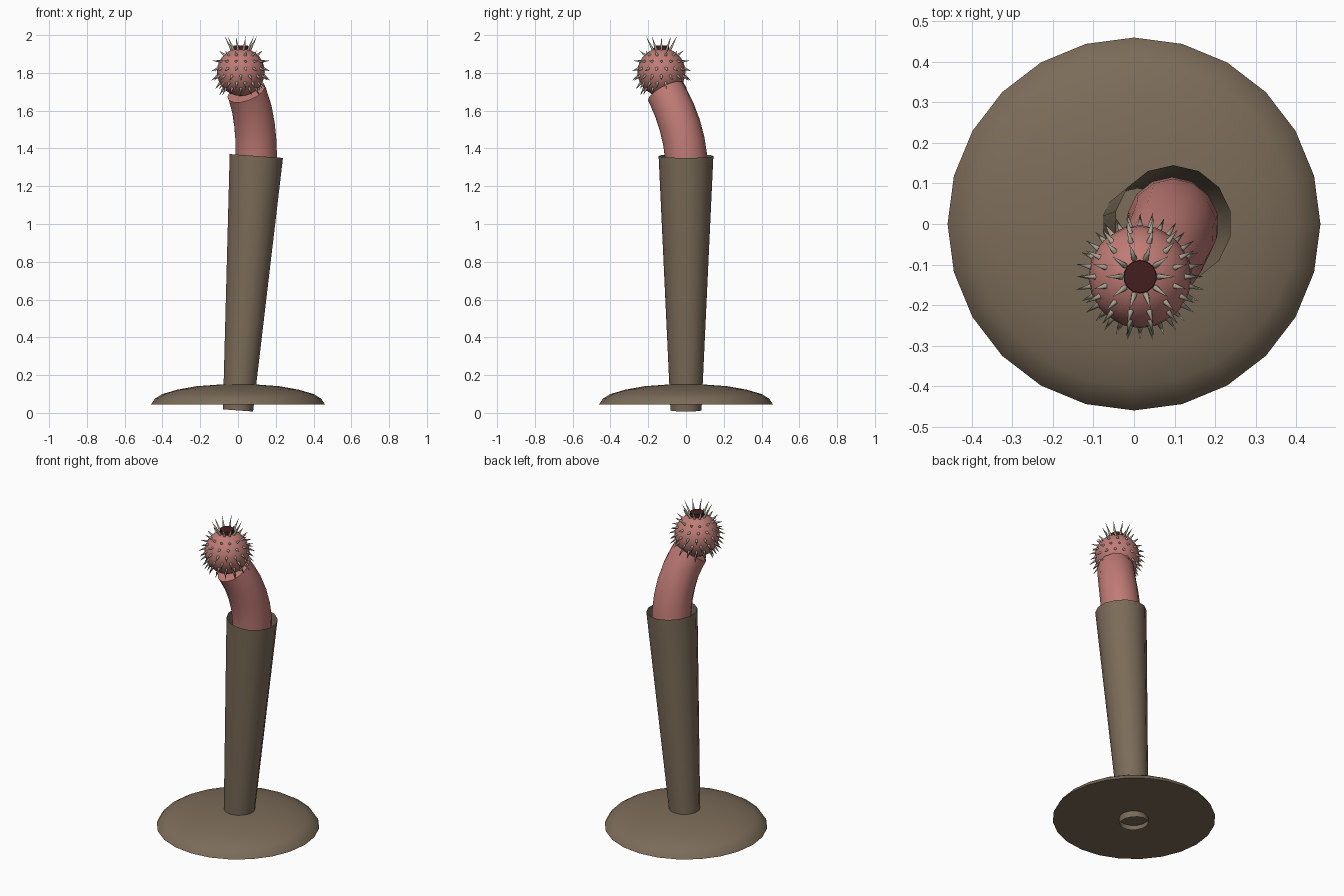
import bpy, bmesh, math
from mathutils import Vector, Matrix

old = bpy.data.objects.get("Cube")
if old:
    bpy.data.objects.remove(old, do_unlink=True)


def material(name, rgb):
    m = bpy.data.materials.new(name)
    m.use_nodes = True
    m.diffuse_color = (*rgb, 1)
    m.node_tree.nodes["Principled BSDF"].inputs["Base Color"].default_value = (*rgb, 1)
    return m


BROWN = material("dull brown", (0.20, 0.15, 0.10))
PINK = material("flesh pink", (0.53, 0.20, 0.18))
MAROON = material("dark maroon", (0.06, 0.013, 0.014))
BONE = material("bone grey", (0.40, 0.36, 0.28))


def finish(name, bm, mat, angle=40):
    bmesh.ops.recalc_face_normals(bm, faces=bm.faces)
    mesh = bpy.data.meshes.new(name)
    bm.to_mesh(mesh)
    bm.free()
    mesh.materials.append(mat)
    ob = bpy.data.objects.new(name, mesh)
    bpy.context.collection.objects.link(ob)
    bpy.ops.object.select_all(action='DESELECT')
    ob.select_set(True)
    bpy.context.view_layer.objects.active = ob
    bpy.ops.object.shade_smooth_by_angle(angle=math.radians(angle))
    return ob


def sweep(name, path, radii, sides, mat, cap_start=False, cap_end=False):
    """Skin rings placed along a path, square to its direction."""
    bm = bmesh.new()
    pts = [Vector(p) for p in path]
    rings = []
    for i, (p, r) in enumerate(zip(pts, radii)):
        d = pts[min(i + 1, len(pts) - 1)] - pts[max(i - 1, 0)]
        u = Vector((0, 1, 0)).cross(d).normalized()
        v = d.cross(u).normalized()
        turns = [math.tau * k / sides + math.pi / 2 for k in range(sides)]
        rings.append([bm.verts.new(p + r * (math.cos(a) * u + math.sin(a) * v)) for a in turns])
    for a, b in zip(rings, rings[1:]):
        for k in range(sides):
            n = (k + 1) % sides
            bm.faces.new((a[k], a[n], b[n], b[k]))
    if cap_start:
        bm.faces.new(rings[0])
    if cap_end:
        bm.faces.new(rings[-1])
    return finish(name, bm, mat)


# Domed foot with a flat underside
profile = [(0.46, 0.045), (0.44, 0.075), (0.40, 0.1), (0.32, 0.123), (0.22, 0.141), (0.1, 0.15)]
sweep("base_dome", [(0, 0, z) for r, z in profile], [r for r, z in profile],
      24, BROWN, cap_start=True, cap_end=True)

# Open leaning tube, wider at the top
sweep("outer_tube", [(0, 0, 0.013), (0.097, 0, 1.36)], [0.082, 0.145], 14, BROWN)

# Bent neck rising out of the tube
neck = [(0.094, 0.004, 1.27), (0.097, 0, 1.36), (0.095, -0.012, 1.44), (0.088, -0.032, 1.52),
        (0.075, -0.06, 1.60), (0.055, -0.092, 1.67), (0.044, -0.108, 1.70)]
sweep("neck", neck, [0.112, 0.112, 0.111, 0.11, 0.108, 0.106, 0.105], 14, PINK, cap_end=True)

# Round head
CENTRE = Vector((0.015, -0.13, 1.805))
R = 0.127
bm = bmesh.new()
bmesh.ops.create_uvsphere(bm, u_segments=20, v_segments=14, radius=R,
                          matrix=Matrix.Translation(CENTRE))
finish("head", bm, PINK, 60)

# Dark mouth on top of the head
sweep("mouth", [CENTRE + Vector((0, 0, z)) for z in (0.105, 0.14)], [0.042, 0.04],
      14, MAROON, cap_end=True)

# Rows of spikes: height angle, count, pointing angle, length
rows = [(68, 10, 62, 0.085), (45, 12, 38, 0.042), (27, 14, 5, 0.04), (9, 16, -22, 0.042),
        (-9, 16, -38, 0.044), (-27, 16, -50, 0.046), (-43, 12, -60, 0.046)]
bm = bmesh.new()
for i, (lat, count, aim, length) in enumerate(rows):
    for k in range(count):
        turn = math.tau * (k + 0.5 * (i % 2)) / count

        def ray(degrees):
            e = math.radians(degrees)
            return Vector((math.cos(e) * math.cos(turn), math.cos(e) * math.sin(turn), math.sin(e)))

        d = ray(aim)
        place = Matrix.Translation(CENTRE + ray(lat) * (R - 0.004) + d * length / 2)
        bmesh.ops.create_cone(bm, cap_ends=True, segments=6, radius1=0.008, radius2=0,
                              depth=length, matrix=place @ d.to_track_quat('Z', 'Y').to_matrix().to_4x4())
finish("head_spikes", bm, BONE, 65)
